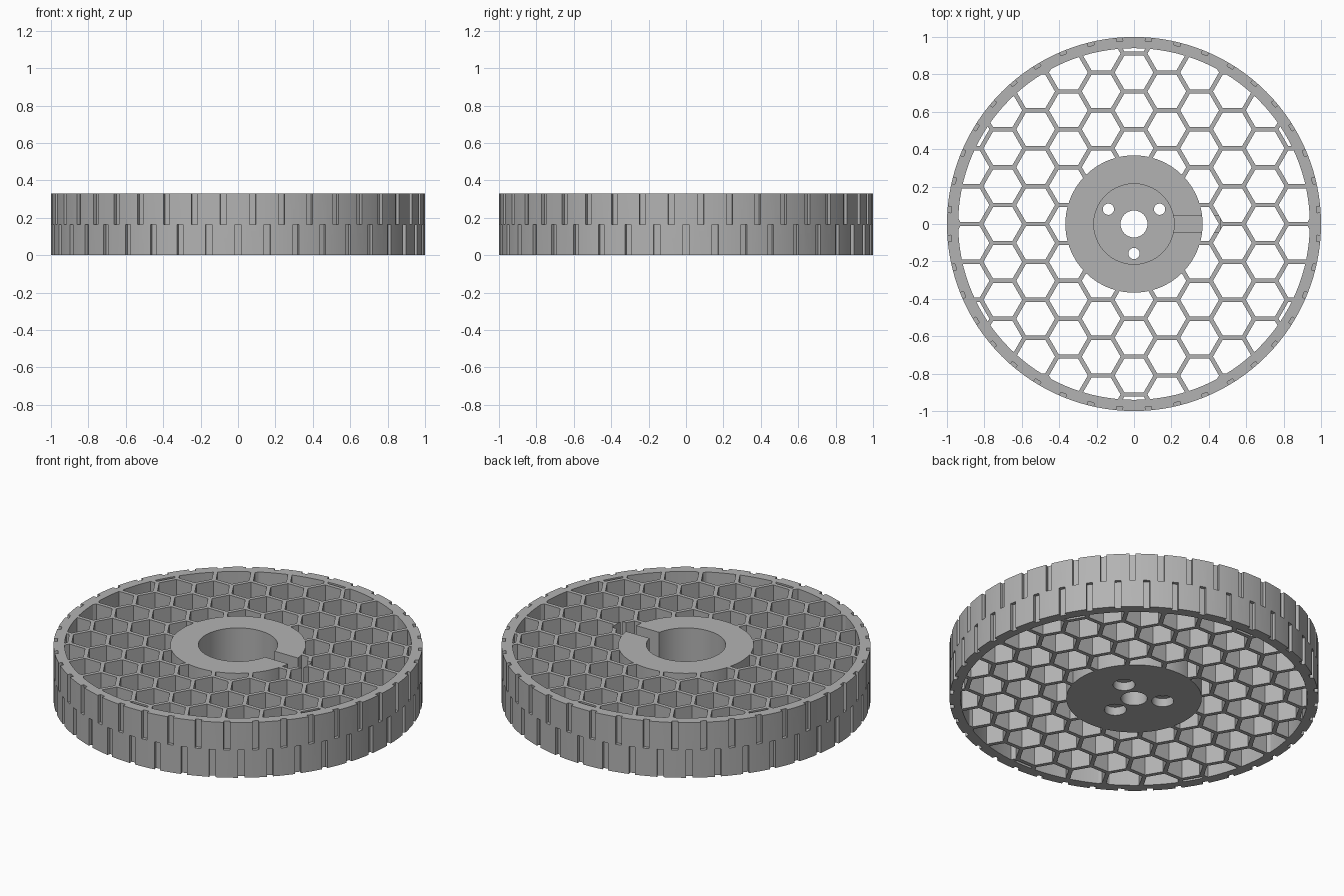
import bpy, bmesh, math
from mathutils import Matrix, Vector

HEIGHT = 0.33
HUB, RIM, BORE = 0.367, 0.94, 0.215
FLOOR = 0.1
PITCH, WALL = 0.2025, 0.023
TREADS = 40

if "Cube" in bpy.data.objects:
    bpy.data.objects.remove(bpy.data.objects["Cube"])

grey = bpy.data.materials.new("grey_plastic")
grey.use_nodes = True
colour = (0.45, 0.45, 0.45, 1)
grey.diffuse_color = colour
grey.node_tree.nodes["Principled BSDF"].inputs["Base Color"].default_value = colour


def prism(bm, x, y, radius, z0, z1, sides=48, turn=0.0, top_radius=None):
    at = Matrix.Translation((x, y, (z0 + z1) / 2)) @ Matrix.Rotation(turn, 4, "Z")
    top = radius if top_radius is None else top_radius
    bmesh.ops.create_cone(bm, cap_ends=True, segments=sides, radius1=radius,
                          radius2=top, depth=z1 - z0, matrix=at)


def box(bm, centre, size, turn=0.0):
    at = (Matrix.Rotation(turn, 4, "Z") @ Matrix.Translation(centre)
          @ Matrix.Diagonal((*size, 1)))
    bmesh.ops.create_cube(bm, size=1, matrix=at)


def finish(bm, name):
    mesh = bpy.data.meshes.new(name)
    bm.to_mesh(mesh)
    bm.free()
    mesh.materials.append(grey)
    obj = bpy.data.objects.new(name, mesh)
    bpy.context.collection.objects.link(obj)
    return obj


def cylinder(name, radius, z0, z1, sides=128):
    bm = bmesh.new()
    prism(bm, 0, 0, radius, z0, z1, sides)
    return finish(bm, name)


def cut(target, cutter, operation="DIFFERENCE"):
    mod = target.modifiers.new(cutter.name, "BOOLEAN")
    mod.operation, mod.solver, mod.object = operation, "EXACT", cutter
    bpy.context.view_layer.objects.active = target
    bpy.ops.object.modifier_apply(modifier=mod.name)
    bpy.data.objects.remove(cutter)


# Solid wheel blank
wheel = cylinder("honeycomb_wheel", 1, 0, HEIGHT)

# Hexagonal cells, kept between the hub and the rim
bm = bmesh.new()
cell_radius = (PITCH - WALL) / math.sqrt(3)
for col in range(-6, 7):
    for row in range(-6, 7):
        x = col * PITCH * math.sqrt(3) / 2
        y = (row + (col % 2) / 2) * PITCH
        if HUB - cell_radius < math.hypot(x, y) < RIM + cell_radius:
            prism(bm, x, y, cell_radius, -0.1, HEIGHT + 0.1, 6, math.pi / 6)
# Align the hexagons so that they have level top and bottom edges
bm.verts.ensure_lookup_table()
first = [v.co.xy for v in bm.verts[:12]]
middle = sum(first, Vector((0, 0))) / len(first)
level = max(p.x - middle.x for p in first) > cell_radius * 0.95
if not level:
    bm.free()
    bm = bmesh.new()
    for col in range(-6, 7):
        for row in range(-6, 7):
            x = col * PITCH * math.sqrt(3) / 2
            y = (row + (col % 2) / 2) * PITCH
            if HUB - cell_radius < math.hypot(x, y) < RIM + cell_radius:
                prism(bm, x, y, cell_radius, -0.1, HEIGHT + 0.1, 6)
cells = finish(bm, "cells")
cut(cells, cylinder("rim_limit", RIM, -0.2, HEIGHT + 0.2), "INTERSECT")
cut(cells, cylinder("hub_limit", HUB, -0.3, HEIGHT + 0.3))
cut(wheel, cells)

# Two staggered rows of tread grooves
bm = bmesh.new()
half = HEIGHT / 2
for i in range(TREADS * 2):
    z = half * 1.5 + 0.05 if i % 2 == 0 else half * 0.5 - 0.05
    angle = (i + 0.5 * 2) * math.pi / TREADS + math.pi / 2
    box(bm, (1.01, 0, z), (0.06, 0.034, half + 0.1), angle)
cut(wheel, finish(bm, "grooves"))

# Hub bore, side slot, axle hole and three recessed screw holes
cut(wheel, cylinder("bore", BORE, FLOOR, HEIGHT + 0.1, 64))
bm = bmesh.new()
box(bm, (0.32, 0, half + 0.2), (0.28, 0.092, 0.4))
cut(wheel, finish(bm, "slot"))
cut(wheel, cylinder("axle", 0.072, -0.1, FLOOR + 0.05, 48))
for size, top in ((0.03, FLOOR + 0.05), (0.06, FLOOR / 2)):
    bm = bmesh.new()
    for k in range(3):
        a = math.radians(30 + 120 * k)
        prism(bm, 0.158 * math.cos(a), 0.158 * math.sin(a), size, -0.1, top, 32)
    cut(wheel, finish(bm, "screws"))

# Smooth round walls with crisp edges
bpy.ops.object.select_all(action="DESELECT")
wheel.select_set(True)
bpy.context.view_layer.objects.active = wheel
bpy.ops.object.shade_smooth_by_angle(angle=math.radians(20))
